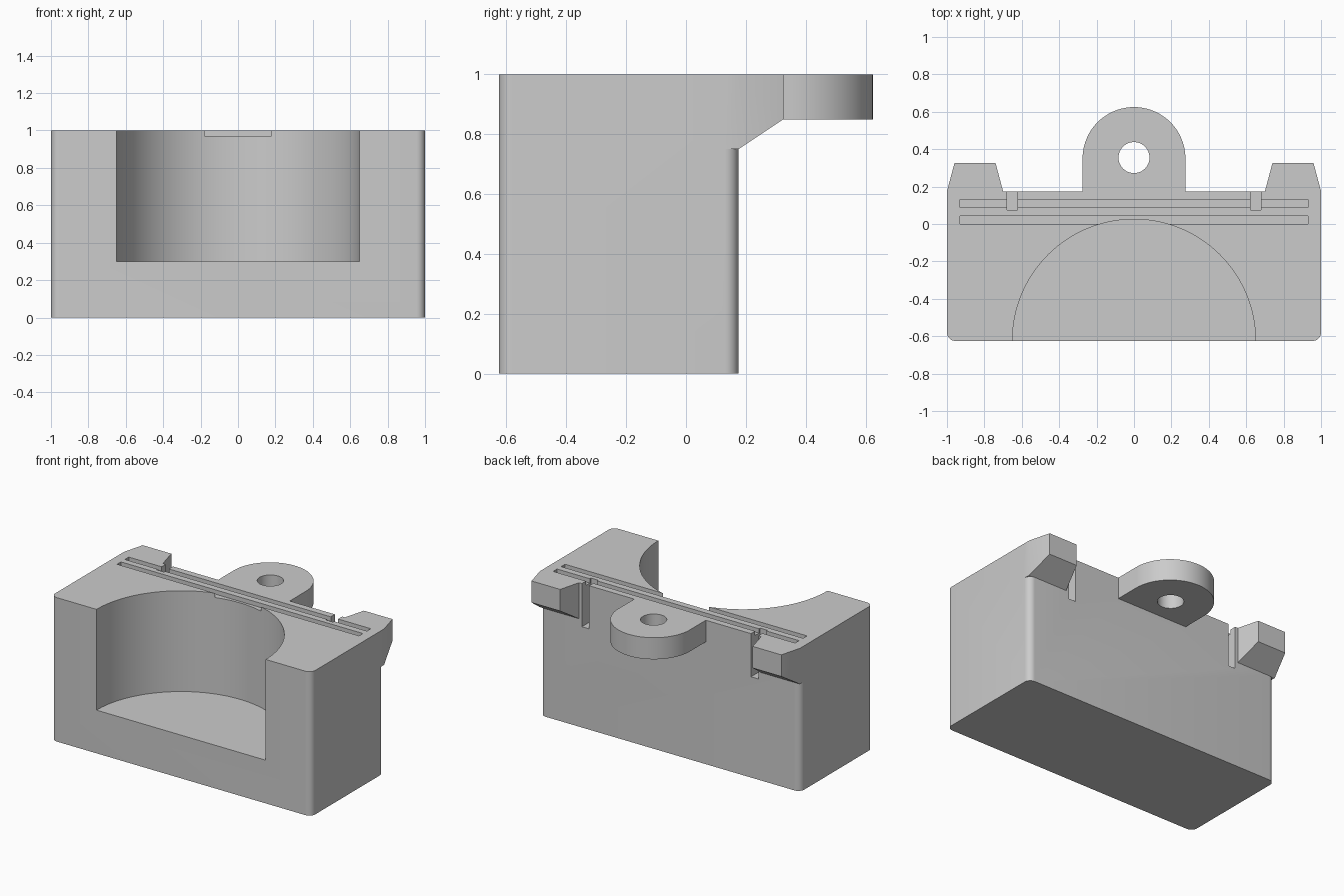
import bpy
import bmesh
from math import cos, sin, pi, radians

cube = bpy.data.objects.get("Cube")
if cube:
    bpy.data.objects.remove(cube, do_unlink=True)

grey = bpy.data.materials.new("matte grey")
grey.use_nodes = True
colour = (0.6, 0.6, 0.6, 1)
grey.diffuse_color = colour
grey.node_tree.nodes["Principled BSDF"].inputs["Base Color"].default_value = colour


def make_object(name, bm):
    bmesh.ops.recalc_face_normals(bm, faces=bm.faces)
    mesh = bpy.data.meshes.new(name)
    bm.to_mesh(mesh)
    bm.free()
    mesh.materials.append(grey)
    obj = bpy.data.objects.new(name, mesh)
    bpy.context.collection.objects.link(obj)
    return obj


def prism(name, outline, z0, z1):
    """Extrude a plan outline between two heights."""
    bm = bmesh.new()
    face = bm.faces.new([bm.verts.new((x, y, z0)) for x, y in outline])
    result = bmesh.ops.extrude_face_region(bm, geom=[face])
    top = [v for v in result["geom"] if isinstance(v, bmesh.types.BMVert)]
    bmesh.ops.translate(bm, verts=top, vec=(0, 0, z1 - z0))
    return make_object(name, bm)


def arc(cx, cy, r, start, end, steps):
    angles = [radians(start + (end - start) * i / steps) for i in range(steps + 1)]
    return [(cx + r * cos(a), cy + r * sin(a)) for a in angles]


def box(name, x0, x1, y0, y1, z0, z1):
    return prism(name, [(x0, y0), (x1, y0), (x1, y1), (x0, y1)], z0, z1)


def combine(target, tool, operation):
    mod = target.modifiers.new(operation, "BOOLEAN")
    mod.operation = operation
    mod.solver = "EXACT"
    mod.object = tool
    bpy.context.view_layer.objects.active = target
    bpy.ops.object.modifier_apply(modifier=mod.name)
    bpy.data.objects.remove(tool, do_unlink=True)


def corner_lug(side):
    """Tapered lug with a sloping underside."""
    bm = bmesh.new()
    for x0, x1, y, low in ((0.7, 1, 0.1, 0.75), (0.7, 1, 0.175, 0.75),
                           (0.74, 0.96, 0.325, 0.85)):
        for x in (x0, x1):
            for z in (low, 1):
                bm.verts.new((side * x, y, z))
    bmesh.ops.convex_hull(bm, input=bm.verts)
    bmesh.ops.dissolve_limit(bm, angle_limit=0.01, verts=bm.verts, edges=bm.edges)
    return make_object("corner_lug", bm)


# Main block with rounded upright edges
FRONT, BACK, R = -0.625, 0.175, 0.045
outline = []
for cx, cy, start in ((1 - R, BACK - R, 0), (R - 1, BACK - R, 90),
                      (R - 1, FRONT + R, 180), (1 - R, FRONT + R, 270)):
    outline += arc(cx, cy, R, start, start + 90, 8)
body = prism("holder_body", outline, 0, 1)

# Lugs and rounded mounting tab at the back
for side in (-1, 1):
    combine(body, corner_lug(side), "UNION")
tab = [(-0.275, 0.06), (0.275, 0.06)] + arc(0, 0.35, 0.275, 0, 180, 48)
combine(body, prism("mounting_tab", tab, 0.85, 1), "UNION")

# Half-round pocket and screw hole
pocket = arc(0, FRONT, 0.65, 0, 180, 72) + [(-0.65, -0.8), (0.65, -0.8)]
combine(body, prism("pocket_cutter", pocket, 0.3, 1.2), "DIFFERENCE")
hole = arc(0, 0.355, 0.083, 0, 360, 48)[:-1]
combine(body, prism("hole_cutter", hole, 0.7, 1.2), "DIFFERENCE")

# Two long shallow grooves in the top
for y in (0.0, 0.087):
    combine(body, box("groove_cutter", -0.93, 0.93, y, y + 0.043, 0.97, 1.2), "DIFFERENCE")

# Upright notches beside the lugs
for side in (-1, 1):
    x0, x1 = sorted((side * 0.622, side * 0.678))
    combine(body, box("notch_cutter", x0, x1, 0.075, 0.4, 0.7, 1.2), "DIFFERENCE")

# Smooth the curved walls, keep the edges crisp
bpy.ops.object.select_all(action="DESELECT")
body.select_set(True)
bpy.context.view_layer.objects.active = body
bpy.ops.object.shade_smooth_by_angle(angle=radians(30))
